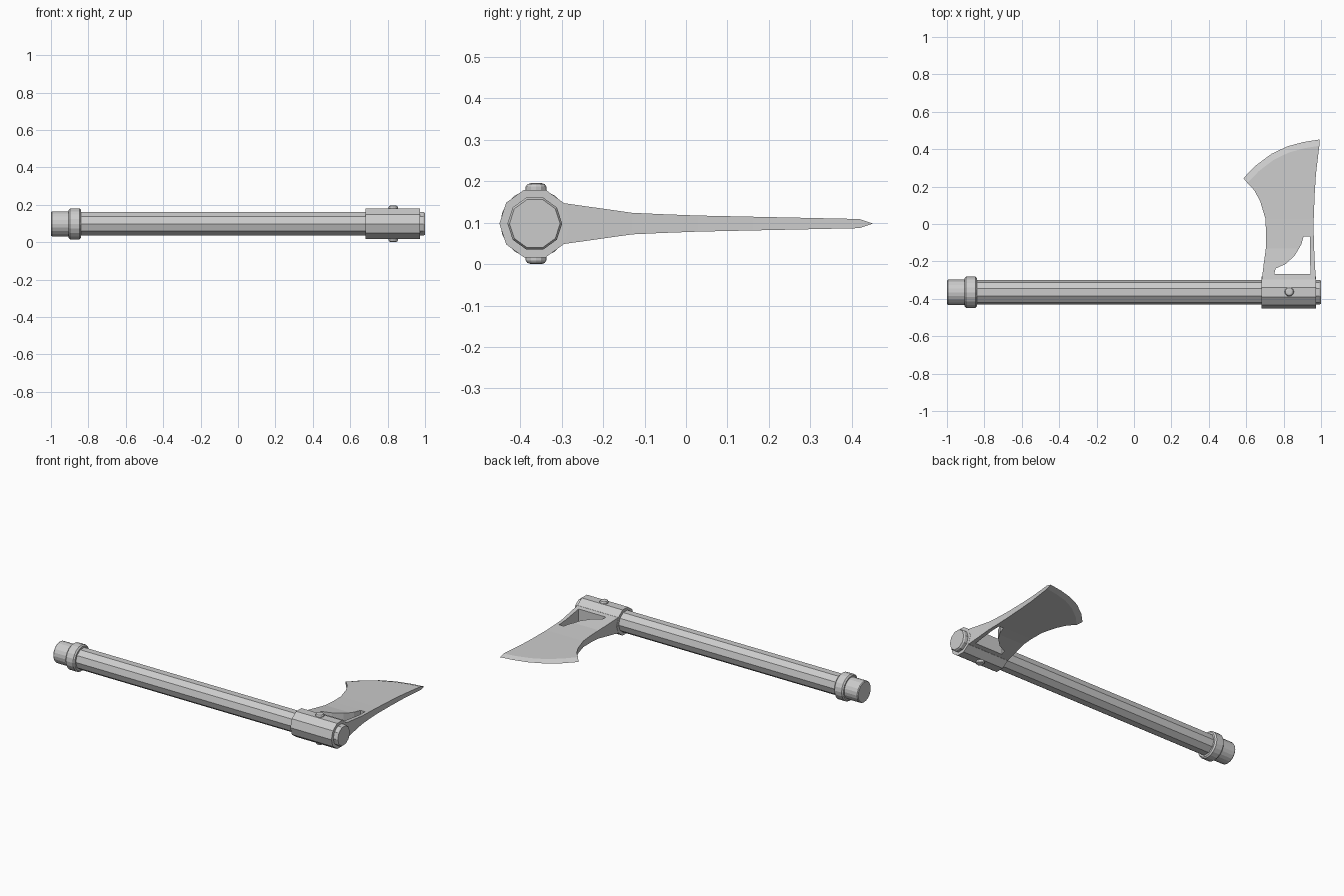
import bpy, bmesh
from math import sin, cos, tau
from mathutils import Vector

if "Cube" in bpy.data.objects:
    bpy.data.objects.remove(bpy.data.objects["Cube"])

AXIS_Y, AXIS_Z = -0.365, 0.098


def make_object(name, bm):
    bmesh.ops.recalc_face_normals(bm, faces=bm.faces)
    me = bpy.data.meshes.new(name)
    bm.to_mesh(me)
    bm.free()
    ob = bpy.data.objects.new(name, me)
    bpy.context.collection.objects.link(ob)
    return ob


def turned(name, profile, sides, place):
    """Loft regular polygons through (position, radius) pairs, with capped ends."""
    bm = bmesh.new()
    rings = [[bm.verts.new(place(t, r * cos(tau * i / sides), r * sin(tau * i / sides)))
              for i in range(sides)] for t, r in profile]
    for a, b in zip(rings, rings[1:]):
        for i in range(sides):
            j = (i + 1) % sides
            bm.faces.new((a[i], a[j], b[j], b[i]))
    bm.faces.new(rings[0])
    bm.faces.new(rings[-1])
    return make_object(name, bm)


def along_x(t, u, v):
    return (t, AXIS_Y + u, AXIS_Z + v)


def half_thickness(y):
    pts = [(-0.30, 0.05), (-0.13, 0.026), (0, 0.02), (0.42, 0.011)]
    for (y0, h0), (y1, h1) in zip(pts, pts[1:]):
        if y <= y1:
            break
    return h0 + (h1 - h0) * (y - y0) / (y1 - y0)


# Handle, collar, pommel and blade socket
turned("handle", [(-0.9, 0.066), (0.992, 0.066), (1.0, 0.061)], 10, along_x)
turned("collar", [(-0.905, 0.075), (-0.897, 0.083), (-0.848, 0.083), (-0.84, 0.075)], 20, along_x)
turned("pommel", [(-1.0, 0.063), (-0.995, 0.067), (-0.895, 0.067)], 20, along_x)
turned("socket", [(0.683, 0.0855), (0.972, 0.0855)], 10, along_x)

# Rivets on both sides of the socket
for name, s in (("rivet_top", 1), ("rivet_bottom", -1)):
    turned(name, [(0.07, 0.025), (0.089, 0.025), (0.095, 0.021), (0.098, 0.012)], 12,
           lambda t, u, v: (0.83 + u, -0.362 + v, AXIS_Z + s * t))

# Blade: rows from socket to cutting edge, mirrored above and below
edge = [Vector(p) for p in [(0.585, 0.245), (0.65, 0.312), (0.735, 0.375),
                            (0.82, 0.415), (0.905, 0.438), (0.993, 0.452)]]
pivot = Vector((0.95, -0.2))
inner = [p + (pivot - p).normalized() * 0.034 for p in edge]
sides = [((0.683, -0.30), (0.972, -0.30)), ((0.694, -0.21), (0.967, -0.21)),
         ((0.705, -0.13), (0.963, -0.13)), ((0.707, -0.06), (0.961, -0.06)),
         ((0.702, 0.03), (0.961, 0.03)), ((0.675, 0.12), (0.966, 0.16)),
         ((0.645, 0.178), (0.973, 0.27))]
rows = [[Vector(a).lerp(Vector(b), i / 5) for i in range(6)] for a, b in sides] + [inner]

bm = bmesh.new()
tip = [bm.verts.new((p.x, p.y, AXIS_Z)) for p in edge]
skins = [[[bm.verts.new((p.x, p.y, AXIS_Z + s * half_thickness(p.y))) for p in row]
          for row in rows] + [tip] for s in (1, -1)]
for g in skins:
    for a, b in zip(g, g[1:]):
        for i in range(5):
            bm.faces.new((a[i], a[i + 1], b[i + 1], b[i]))
top, bot = skins
for c in (0, 5):
    for i in range(len(rows) - 1):
        bm.faces.new((top[i][c], top[i + 1][c], bot[i + 1][c], bot[i][c]))
    bm.faces.new((top[-2][c], tip[c], bot[-2][c]))
for i in range(5):
    bm.faces.new((top[0][i], top[0][i + 1], bot[0][i + 1], bot[0][i]))
blade = make_object("blade", bm)

# Opening through the blade
hole = [(0.75, -0.268), (0.943, -0.268), (0.940, -0.066), (0.907, -0.066), (0.894, -0.11),
        (0.86, -0.168), (0.812, -0.213), (0.757, -0.238)]
bm = bmesh.new()
face = bm.faces.new([bm.verts.new((x, y, -0.1)) for x, y in hole])
ext = bmesh.ops.extrude_face_region(bm, geom=[face])
bmesh.ops.translate(bm, vec=(0, 0, 0.4),
                    verts=[v for v in ext["geom"] if isinstance(v, bmesh.types.BMVert)])
cutter = make_object("opening_cutter", bm)
cutter.hide_render = True
cutter.hide_set(True)
cut = blade.modifiers.new("opening", 'BOOLEAN')
cut.operation = 'DIFFERENCE'
cut.solver = 'EXACT'
cut.object = cutter
